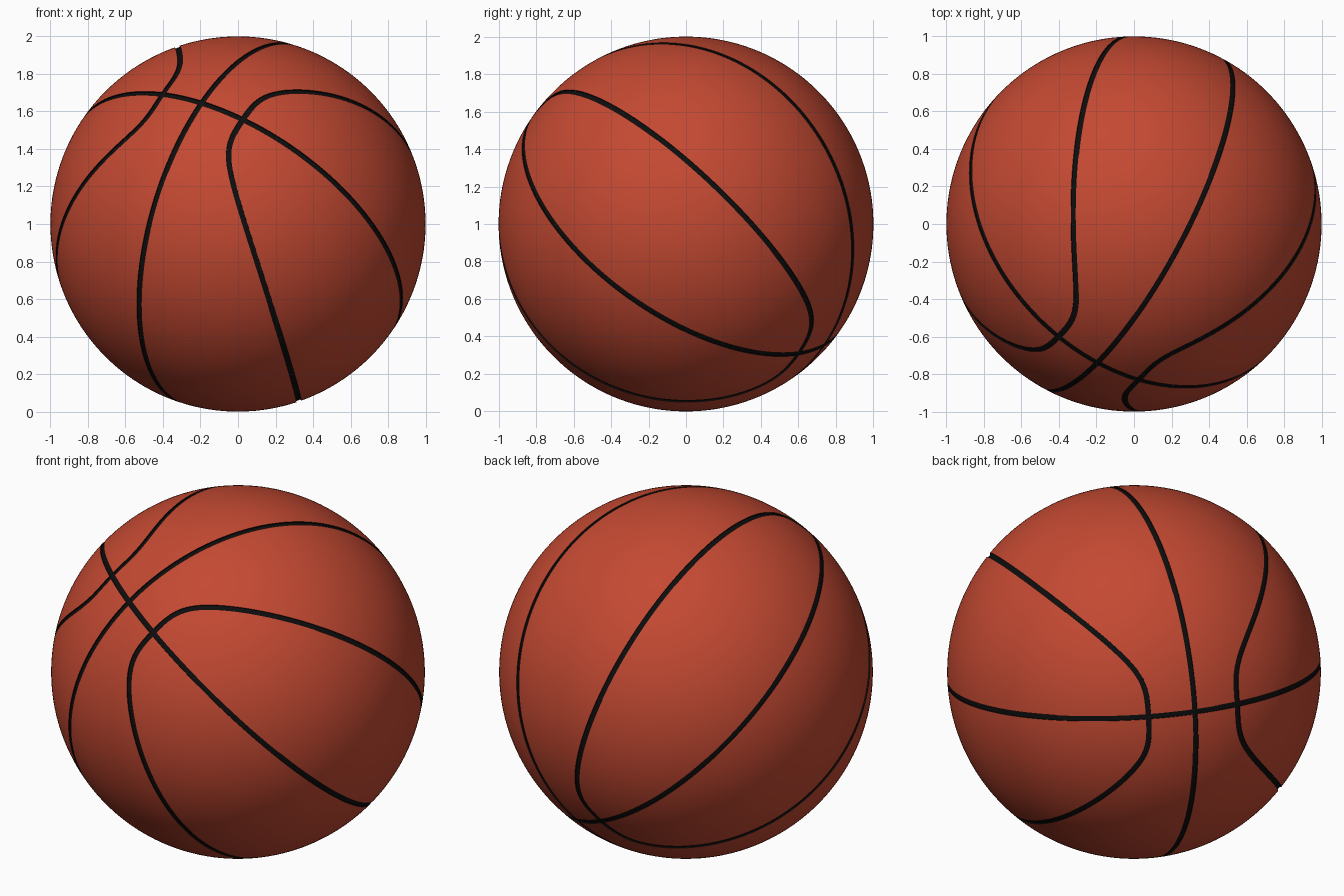
import bpy, bmesh
from mathutils import Vector

if "Cube" in bpy.data.objects:
    bpy.data.objects.remove(bpy.data.objects["Cube"])

HALF_WIDTH = 0.014   # half the seam width
DEPTH = 0.007        # how far the seams sink in
CORNER = 0.252       # distance of the curved seams from the main crossing

# Tilted frame of the ball: pole where the main seams cross, and two side axes
pole = Vector((-0.195, -0.74, 0.645)).normalized()
side = Vector((0.85, -0.455, -0.267))
side = (side - pole * side.dot(pole)).normalized()
up = pole.cross(side)


def main_seam(co):
    return co.dot(up)


def cross_seam(co):
    return co.dot(side)


def curved_seams(co):
    t, u = abs(co.dot(side)), abs(co.dot(up))
    s = u ** 4 + CORNER ** 4
    slope = u ** 3 / s ** 0.75
    return (t - s ** 0.25) / (1 + slope * slope) ** 0.5


def cut_along(bm, field, level):
    """Cut clean edges into the sphere where field equals level."""
    value = {v: field(v.co) - level for v in bm.verts}
    on_line = [v for v in bm.verts if abs(value[v]) < 1e-4]
    for edge in list(bm.edges):
        a, b = edge.verts
        da, db = value[a], value[b]
        if da * db < 0 and min(abs(da), abs(db)) >= 1e-4:
            new_vert = bmesh.utils.edge_split(edge, a, da / (da - db))[1]
            new_vert.co.normalize()
            on_line.append(new_vert)
    bmesh.ops.connect_verts(bm, verts=on_line)
    bmesh.ops.triangulate(bm, faces=[f for f in bm.faces if len(f.verts) > 3])


def material(name, color):
    mat = bpy.data.materials.new(name)
    mat.diffuse_color = (*color, 1)
    mat.use_nodes = True
    mat.node_tree.nodes["Principled BSDF"].inputs["Base Color"].default_value = mat.diffuse_color
    return mat


# Ball surface with the seam borders cut in
bm = bmesh.new()
bmesh.ops.create_icosphere(bm, subdivisions=6, radius=1)
seams = (main_seam, cross_seam, curved_seams)
for seam in seams:
    for level in (-HALF_WIDTH, HALF_WIDTH):
        cut_along(bm, seam, level)

# Seams: sink the narrow bands into grooves
bands = [f for f in bm.faces
         if min(abs(s(f.calc_center_median())) for s in seams) < HALF_WIDTH]
panels = set(bm.faces) - set(bands)
result = bmesh.ops.extrude_face_region(bm, geom=bands)["geom"]
for v in result:
    if isinstance(v, bmesh.types.BMVert):
        v.co *= 1 - DEPTH
old = [f for f in bands if f.is_valid]
bmesh.ops.delete(bm, geom=old, context='FACES')
for f in bm.faces:
    f.material_index = 0 if f in panels else 1
bmesh.ops.recalc_face_normals(bm, faces=bm.faces)

mesh = bpy.data.meshes.new("ball")
bm.to_mesh(mesh)
bm.free()
mesh.materials.append(material("orange rubber", (0.55, 0.067, 0.032)))
mesh.materials.append(material("black seam", (0.004, 0.004, 0.004)))
ball = bpy.data.objects.new("ball", mesh)
ball.location.z = 1
bpy.context.collection.objects.link(ball)
bpy.context.view_layer.objects.active = ball
ball.select_set(True)
bpy.ops.object.shade_smooth_by_angle(angle=0.6)
